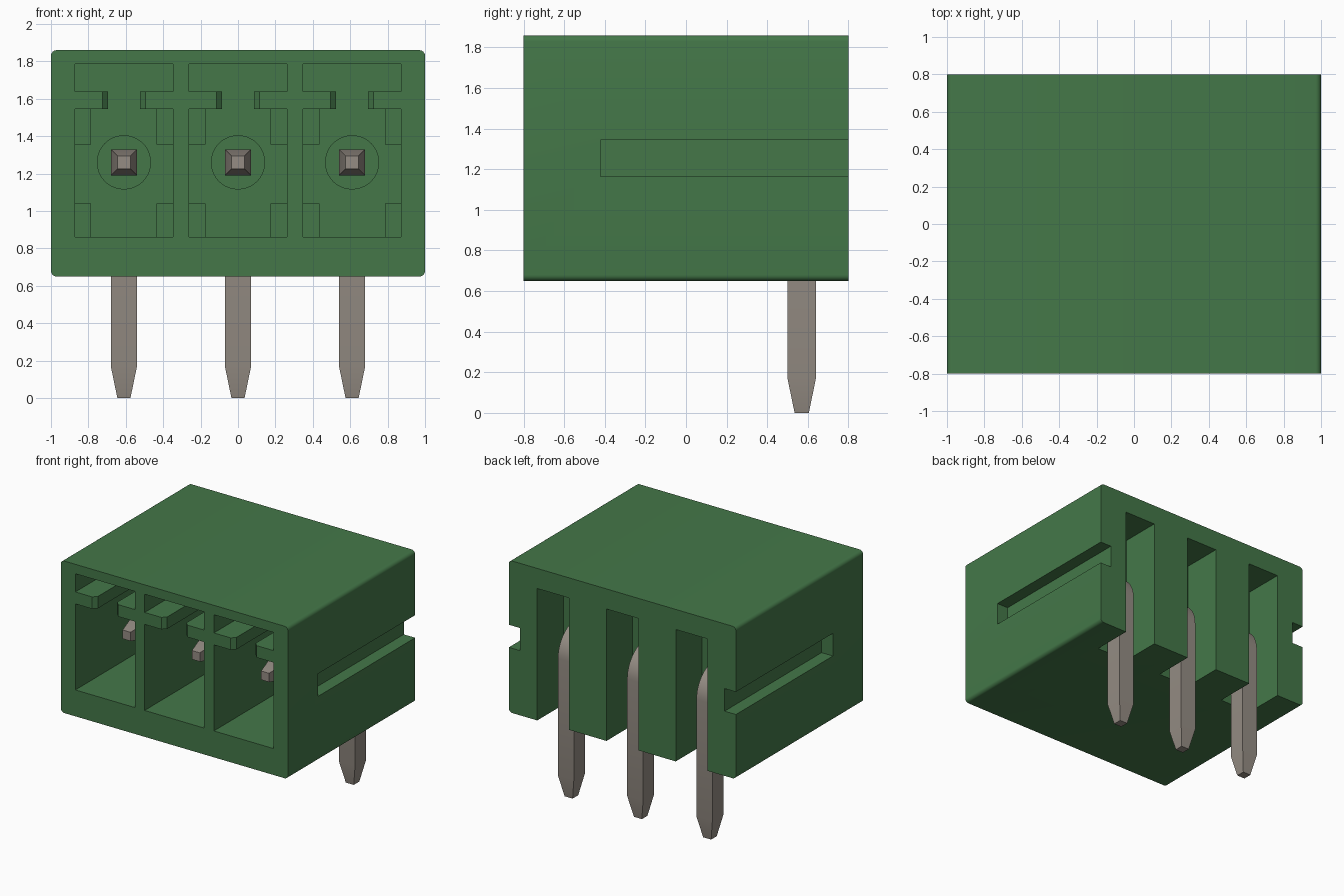
import bpy, bmesh, math
from mathutils import Vector

cube = bpy.data.objects.get("Cube")
if cube:
    bpy.data.objects.remove(cube, do_unlink=True)

CELLS = (-0.61, 0.0, 0.61)
CAVITY_BACK = 0.30
PIN_Z = 1.26


def material(name, rgb):
    m = bpy.data.materials.new(name)
    m.use_nodes = True
    m.diffuse_color = (*rgb, 1)
    bsdf = m.node_tree.nodes["Principled BSDF"]
    bsdf.inputs["Base Color"].default_value = (*rgb, 1)
    bsdf.inputs["Roughness"].default_value = 0.6
    return m


green = material("housing green", (0.058, 0.187, 0.066))
metal = material("pin metal", (0.30, 0.265, 0.23))


def make_object(name, bm, mat):
    bmesh.ops.recalc_face_normals(bm, faces=bm.faces)
    mesh = bpy.data.meshes.new(name)
    bm.to_mesh(mesh)
    bm.free()
    obj = bpy.data.objects.new(name, mesh)
    bpy.context.collection.objects.link(obj)
    mesh.materials.append(mat)
    return obj


def prism(bm, points, start, end, axis="y"):
    """Extrude a closed outline along y (x,z points) or z (x,y points)."""
    def place(p, t):
        return (p[0], t, p[1]) if axis == "y" else (p[0], p[1], t)
    face = bm.faces.new([bm.verts.new(place(p, start)) for p in points])
    grown = bmesh.ops.extrude_face_region(bm, geom=[face])["geom"]
    verts = [v for v in grown if isinstance(v, bmesh.types.BMVert)]
    step = Vector(place((0, 0), end - start))
    bmesh.ops.translate(bm, verts=verts, vec=step)


def box(bm, x0, x1, y0, y1, z0, z1):
    prism(bm, [(x0, z0), (x1, z0), (x1, z1), (x0, z1)], y0, y1)


def smooth(obj):
    bpy.ops.object.select_all(action="DESELECT")
    obj.select_set(True)
    bpy.context.view_layer.objects.active = obj
    bpy.ops.object.shade_smooth_by_angle(angle=math.radians(30))


def cut(obj, bm):
    cutter = make_object("cutter", bm, green)
    cutter.hide_render = True
    mod = obj.modifiers.new("cut", "BOOLEAN")
    mod.operation = "DIFFERENCE"
    mod.solver = "EXACT"
    mod.object = cutter
    bpy.context.view_layer.objects.active = obj
    bpy.ops.object.modifier_apply(modifier=mod.name)
    bpy.data.objects.remove(cutter, do_unlink=True)


# Housing block with rounded long edges
r = 0.03
outline = []
for cx, cz, a0 in ((1 - r, 1.86 - r, 0), (r - 1, 1.86 - r, 90),
                   (r - 1, 0.65 + r, 180), (1 - r, 0.65 + r, 270)):
    for i in range(7):
        a = math.radians(a0 + 15 * i)
        outline.append((cx + r * math.cos(a), cz + r * math.sin(a)))
bm = bmesh.new()
prism(bm, outline, -0.8, 0.8)
housing = make_object("housing", bm, green)

# Keyed front cavities, rear pin slots and side grooves
bm = bmesh.new()
half = [(0.262, 0.86), (0.262, 1.545), (0.085, 1.545),
        (0.085, 1.64), (0.262, 1.64), (0.262, 1.785)]
for x in CELLS:
    profile = [(x + px, z) for px, z in half]
    profile += [(x - px, z) for px, z in reversed(half)]
    prism(bm, profile, -0.9, CAVITY_BACK)
    box(bm, x - 0.14, x + 0.14, 0.47, 0.9, 0.5, 1.70)
for s in (-1, 1):
    x0, x1 = sorted((s * 0.90, s * 1.1))
    box(bm, x0, x1, -0.42, 0.9, 1.165, 1.345)
cut(housing, bm)

# Chamfered mouths of the key slots
bm = bmesh.new()
for x in CELLS:
    prism(bm, [(x - 0.145, -0.83), (x + 0.145, -0.83),
               (x + 0.08, -0.765), (x - 0.08, -0.765)], 1.545, 1.64, "z")
cut(housing, bm)
smooth(housing)

# Corner ribs deep inside each cavity
bm = bmesh.new()
for x in CELLS:
    for s in (-1, 1):
        x0, x1 = sorted((x + s * 0.175, x + s * 0.262))
        box(bm, x0, x1, 0.15, CAVITY_BACK, 0.86, 1.04)
        box(bm, x0, x1, 0.15, CAVITY_BACK, 1.355, 1.545)
make_object("cavity_ribs", bm, green)

# Round collars where the pins leave the cavity wall
for n, x in enumerate(CELLS, 1):
    bm = bmesh.new()
    ring = [(x + 0.145 * math.cos(math.tau * i / 40),
             PIN_Z + 0.145 * math.sin(math.tau * i / 40)) for i in range(40)]
    prism(bm, ring, CAVITY_BACK - 0.04, CAVITY_BACK)
    smooth(make_object(f"pin_collar_{n}", bm, green))

# Bent square pins with tapered ends: stations of (y, z, angle, half width)
W, T, BEND = 0.07, 0.035, 0.16
cy, cz = 0.57 - BEND, PIN_Z - BEND
stations = [(-0.53, PIN_Z, 0, T), (-0.36, PIN_Z, 0, W)]
for i in range(13):
    a = math.radians(90 * i / 12)
    stations.append((cy + BEND * math.sin(a), cz + BEND * math.cos(a), a, W))
stations += [(0.57, 0.17, math.pi / 2, W), (0.57, 0, math.pi / 2, T)]

for n, x in enumerate(CELLS, 1):
    bm = bmesh.new()
    rings = []
    for y, z, a, w in stations:
        ny, nz = math.sin(a), math.cos(a)
        rings.append([bm.verts.new((x + sx * w, y + sn * w * ny, z + sn * w * nz))
                      for sx, sn in ((-1, -1), (1, -1), (1, 1), (-1, 1))])
    for p, q in zip(rings, rings[1:]):
        for i in range(4):
            j = (i + 1) % 4
            bm.faces.new((p[i], p[j], q[j], q[i]))
    bm.faces.new(rings[0])
    bm.faces.new(rings[-1])
    pin = make_object(f"pin_{n}", bm, metal)
    smooth(pin)
